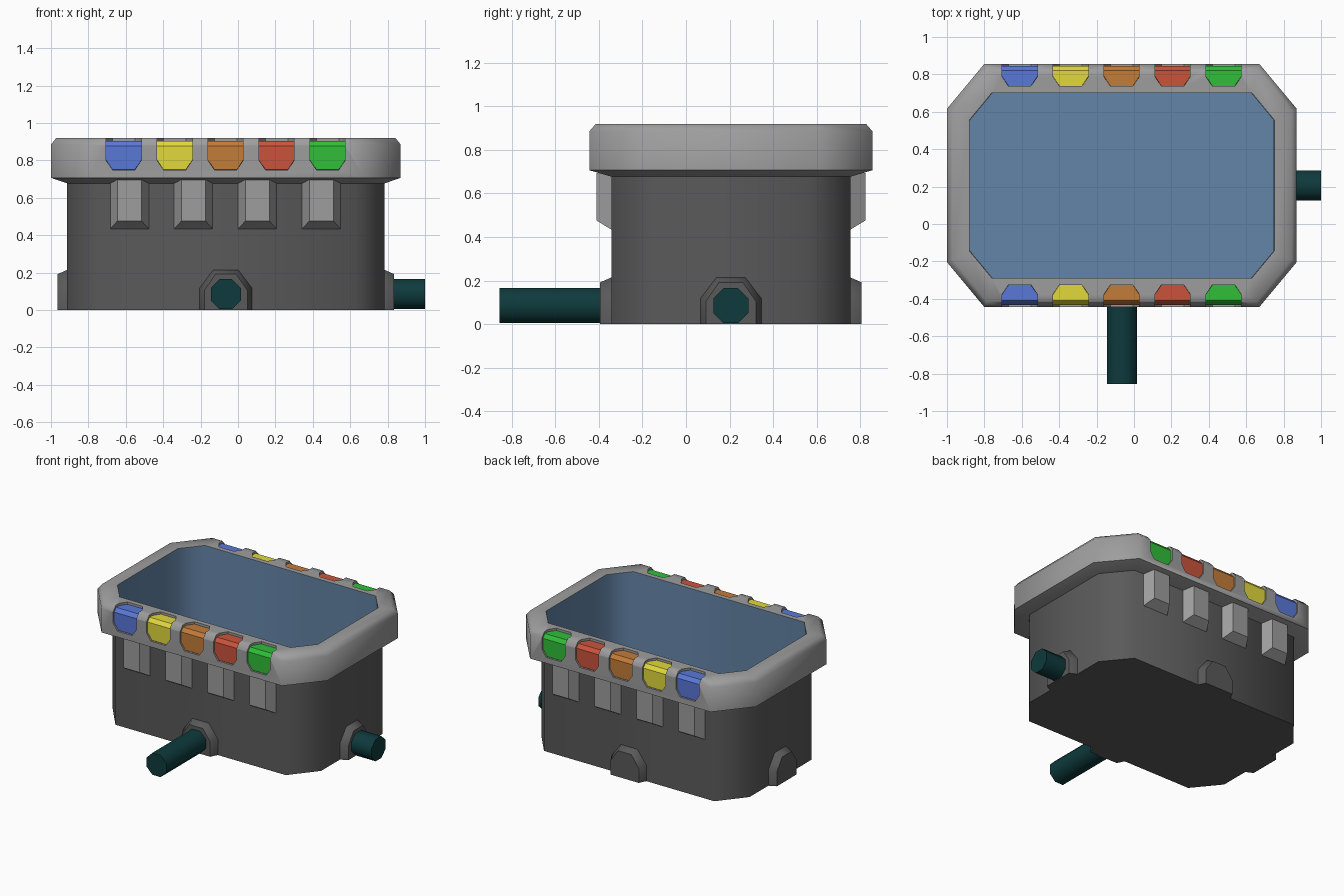
import bpy, bmesh, math
from mathutils import Vector

if "Cube" in bpy.data.objects:
    bpy.data.objects.remove(bpy.data.objects["Cube"])

CX, CY = -0.065, 0.206      # centre of the tub


def material(name, rgb):
    m = bpy.data.materials.new(name)
    m.diffuse_color = [((c / 255 + 0.055) / 1.055) ** 2.4 for c in rgb] + [1]
    m.use_nodes = True
    m.node_tree.nodes["Principled BSDF"].inputs["Base Color"].default_value = m.diffuse_color
    return m


LIGHT = material("light_grey", (158, 158, 158))
DARK = material("dark_grey", (90, 90, 90))
LINER = material("basin_blue", (100, 133, 168))
PIPE = material("dark_teal", (14, 58, 60))
GEMS = [material("blue", (90, 120, 216)), material("yellow", (226, 216, 60)),
        material("orange", (196, 124, 57)), material("red", (202, 84, 59)),
        material("green", (49, 190, 57))]


def loft(name, rings, mat, loop=False, caps=(True, True), smooth=None, flip=False):
    """Skin a list of point rings into one object."""
    bm = bmesh.new()
    vs = [[bm.verts.new(p) for p in r] for r in rings]
    n = len(rings[0])
    for a, b in zip(vs, vs[1:] + ([vs[0]] if loop else [])):
        for i in range(n):
            j = (i + 1) % n
            bm.faces.new((a[i], a[j], b[j], b[i]))
    if not loop:
        if caps[0]:
            bm.faces.new(vs[0][::-1])
        if caps[1]:
            bm.faces.new(vs[-1])
    bmesh.ops.recalc_face_normals(bm, faces=bm.faces)
    if flip:
        bmesh.ops.reverse_faces(bm, faces=bm.faces)
    me = bpy.data.meshes.new(name)
    bm.to_mesh(me)
    bm.free()
    me.materials.append(mat)
    ob = bpy.data.objects.new(name, me)
    bpy.context.collection.objects.link(ob)
    if smooth:
        bpy.ops.object.select_all(action='DESELECT')
        ob.select_set(True)
        bpy.context.view_layer.objects.active = ob
        bpy.ops.object.shade_smooth_by_angle(angle=math.radians(smooth))
    return ob


def octagon(hx, hy, cx, cy, z):
    """Rectangle with cut corners at height z."""
    q = [(hx, -hy + cy), (hx, hy - cy), (hx - cx, hy), (-hx + cx, hy),
         (-hx, hy - cy), (-hx, -hy + cy), (-hx + cx, -hy), (hx - cx, -hy)]
    return [(CX + x, CY + y, z) for x, y in q]


# tub body, with an open top under the rim
loft("tub_body", [octagon(.848, .548, .155, .19, z) for z in (0, .69)], DARK,
     caps=(True, False), smooth=55)

# blue basin inside
loft("basin", [octagon(.814, .494, .12, .145, z) for z in (.03, .919)], LINER,
     caps=(True, False), smooth=55, flip=False)

# rim ring
rim = loft("rim", [octagon(.815, .495, .12, .145, .92),
                   octagon(.907, .62, .185, .225, .92),
                   octagon(.935, .65, .2, .24, .885),
                   octagon(.935, .65, .2, .24, .707),
                   octagon(.848, .548, .155, .19, .677),
                   octagon(.815, .495, .12, .145, .677)], LIGHT, loop=True)

# coloured inlays that wrap over the rim edge: (outward distance, z, half width, outer point)
STATIONS = [(.531, .902, .06, (.531, .98)), (.581, .902, .094, (.581, .98)),
            (.614, .902, .094, (.66, .98)), (.636, .875, .094, (.72, .9)),
            (.636, .80, .094, (.72, .8)), (.636, .75, .06, (.72, .75))]


def strip(name, x, side, mat, cutter):
    rings = []
    for d, z, w, out in STATIONS:
        lo, hi = ((d, z), out) if cutter else ((d - .006, z - .006), (d + .002, z + .002))
        rings.append([(x + s * w, CY + side * p[0], p[1])
                      for s, p in ((-1, lo), (1, lo), (1, hi), (-1, hi))])
    return loft(name, rings, mat)


cutters = []
for side, label in ((-1, "front"), (1, "back")):
    for i, mat in enumerate(GEMS):
        x = -.611 + .2725 * i
        strip(f"{label}_inlay_{i + 1}", x, side, mat, False)
        cutters.append(strip("inlay_cutter", x, side, LIGHT, True))
bpy.context.view_layer.objects.active = rim
for c in cutters:
    m = rim.modifiers.new("notch", 'BOOLEAN')
    m.operation, m.solver, m.object = 'DIFFERENCE', 'EXACT', c
    bpy.ops.object.modifier_apply(modifier=m.name)
for c in cutters:
    bpy.data.objects.remove(c, do_unlink=True)
bpy.ops.object.select_all(action='DESELECT')
rim.select_set(True)
bpy.ops.object.shade_smooth_by_angle(angle=math.radians(55))

# tapered brackets under the rim
for side, label in ((-1, "front"), (1, "back")):
    for i in range(4):
        x = -.58 + .342 * i
        rings = [[(x + a * w, CY + side * d, z) for a, z in
                  ((-1, lo), (1, lo), (1, .695), (-1, .695))]
                 for d, w, lo in ((.54, .106, .43), (.548, .103, .434), (.617, .065, .476))]
        loft(f"{label}_bracket_{i + 1}", rings, LIGHT)


def ring_on_side(direction, dist, pts):
    d = Vector((*direction, 0))
    t = Vector((-d.y, d.x, 0))
    return [Vector((CX, CY, 0)) + d * dist + t * u + Vector((0, 0, v)) for u, v in pts]


def arch(hw, shoulder, top_w, top):
    return [(-hw, 0), (hw, 0), (hw, shoulder), (top_w, top), (-top_w, top), (-hw, shoulder)]


# arched pipe sockets on all four sides, pipes on the front and right
PIPE_PTS = [(.087 * math.cos(math.pi / 8 + k * math.pi / 4),
             .085 + .087 * math.sin(math.pi / 8 + k * math.pi / 4)) for k in range(8)]
for name, direction, wall, end in (("front", (0, -1), .548, 1.061), ("right", (1, 0), .848, 1.065),
                                   ("back", (0, 1), .548, None), ("left", (-1, 0), .848, None)):
    loft(name + "_socket", [ring_on_side(direction, wall - .02, arch(.14, .118, .066, .215)),
                            ring_on_side(direction, wall, arch(.14, .118, .066, .215)),
                            ring_on_side(direction, wall + .052, arch(.115, .105, .055, .192))],
         DARK, smooth=55)
    if end:
        loft(name + "_pipe", [ring_on_side(direction, dd, PIPE_PTS) for dd in (wall - .01, end)],
             PIPE, smooth=50)
